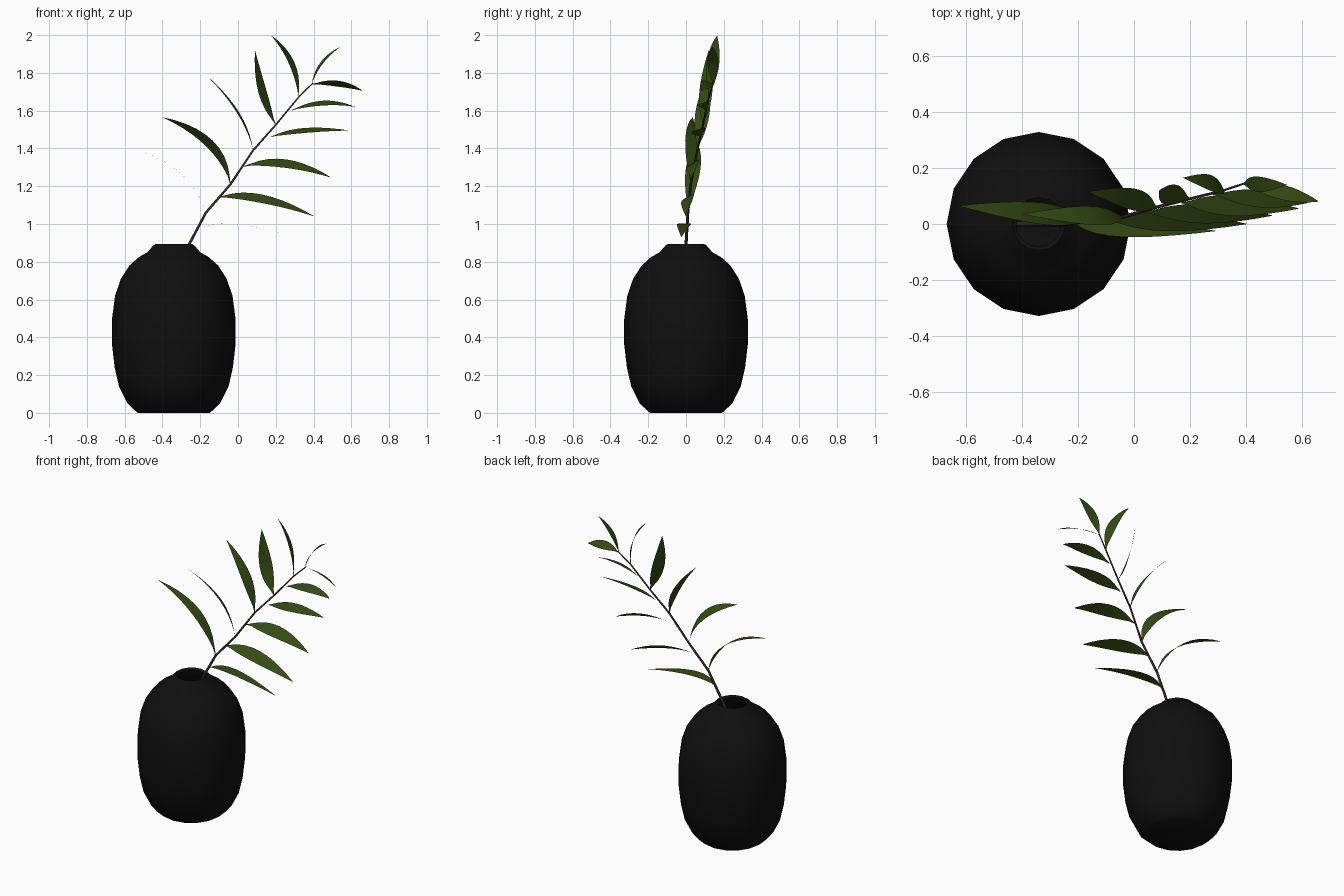
import bpy, bmesh, math
from mathutils import Vector

default_cube = bpy.data.objects.get("Cube")
if default_cube:
    bpy.data.objects.remove(default_cube)


def make_material(name, colour):
    material = bpy.data.materials.new(name)
    material.use_nodes = True
    material.diffuse_color = (*colour, 1)
    shader = material.node_tree.nodes["Principled BSDF"]
    shader.inputs["Base Color"].default_value = (*colour, 1)
    shader.inputs["Roughness"].default_value = 0.8
    return material


def add_mesh(name, bm, material):
    mesh = bpy.data.meshes.new(name)
    bm.to_mesh(mesh)
    bm.free()
    mesh.materials.append(material)
    obj = bpy.data.objects.new(name, mesh)
    bpy.context.collection.objects.link(obj)
    return obj


def select_only(obj):
    bpy.ops.object.select_all(action='DESELECT')
    obj.select_set(True)
    bpy.context.view_layer.objects.active = obj


black = make_material("matte black ceramic", (0.005, 0.005, 0.005))
green = make_material("leaf green", (0.036, 0.07, 0.007))
brown = make_material("stem brown", (0.035, 0.02, 0.017))

# Vase: outer wall, rolled lip and inner wall turned around its axis
VASE_X = -0.34
profile = [(0, 0), (0.19, 0), (0.205, 0.012), (0.245, 0.05), (0.29, 0.14),
           (0.313, 0.24), (0.328, 0.37), (0.328, 0.49), (0.311, 0.62),
           (0.28, 0.71), (0.235, 0.78), (0.185, 0.825), (0.14, 0.85),
           (0.11, 0.885), (0.095, 0.895), (0.08, 0.885), (0.085, 0.85),
           (0.17, 0.79), (0.26, 0.65), (0.29, 0.4), (0.25, 0.14), (0, 0.05)]
bm = bmesh.new()
ring = [bm.verts.new((VASE_X + r, 0, z)) for r, z in profile]
edges = [bm.edges.new(pair) for pair in zip(ring, ring[1:])]
bmesh.ops.spin(bm, geom=ring + edges, cent=(VASE_X, 0, 0), axis=(0, 0, 1),
               angle=math.tau, steps=16)
bmesh.ops.remove_doubles(bm, verts=bm.verts, dist=0.0005)
bmesh.ops.recalc_face_normals(bm, faces=bm.faces)
vase = add_mesh("vase", bm, black)
select_only(vase)
bpy.ops.object.shade_smooth_by_angle(angle=math.radians(50))

# Stem: a tapering branch that bends at each leaf joint
stem_path = [Vector(p) for p in (
    (-0.44, 0, 0.55), (-0.26, 0, 0.89), (-0.17, 0.01, 1.06),
    (-0.04, 0.025, 1.21), (0.08, 0.06, 1.39), (0.2, 0.09, 1.525),
    (0.32, 0.12, 1.67), (0.395, 0.145, 1.745))]
curve = bpy.data.curves.new("stem", 'CURVE')
curve.dimensions = '3D'
curve.bevel_depth = 0.009
curve.bevel_resolution = 1
curve.use_fill_caps = True
spline = curve.splines.new('POLY')
spline.points.add(len(stem_path) - 1)
for i, (point, position) in enumerate(zip(spline.points, stem_path)):
    point.co = (*position, 1)
    point.radius = 1 - 0.6 * i / (len(stem_path) - 1)
curve.materials.append(brown)
stem = bpy.data.objects.new("stem", curve)
bpy.context.collection.objects.link(stem)
select_only(stem)
bpy.ops.object.convert(target='MESH')


def stem_depth(z):
    """Depth of the stem at a given height."""
    for a, b in zip(stem_path, stem_path[1:]):
        if z <= b.z:
            return a.lerp(b, (z - a.z) / (b.z - a.z)).y
    return stem_path[-1].y


# Leaf: a thin bowed blade, pointed at both ends and rolled about its length
def add_leaf(name, start, middle, tip, tip_y, roll, width):
    a = Vector((start[0], stem_depth(start[1]), start[1]))
    c = Vector((tip[0], tip_y, tip[1]))
    m = Vector((middle[0], (a.y + c.y) / 2, middle[1]))
    b = 2 * m - (a + c) / 2
    steps = 10
    bm = bmesh.new()
    rows = []
    for i in range(steps + 1):
        t = i / steps
        centre = a * (1 - t) ** 2 + b * 2 * t * (1 - t) + c * t * t
        tangent = ((b - a) * (1 - t) + (c - b) * t).normalized()
        across = Vector((0, 1, 0))
        across = (across - tangent * across.dot(tangent)).normalized()
        normal = tangent.cross(across)
        if normal.z < 0:
            normal.negate()
        side = across * math.cos(roll) + normal * math.sin(roll)
        blade = max(0, (t - 0.06) / 0.94)
        half = 0.002 * (1 - t) + width / 2 * math.sin(math.pi * blade ** 0.9) ** 0.9
        rows.append([bm.verts.new(centre + side * half * s) for s in (-1, 0, 1)])
    for low, high in zip(rows, rows[1:]):
        for k in range(2):
            bm.faces.new((low[k], low[k + 1], high[k + 1], high[k]))
    bmesh.ops.remove_doubles(bm, verts=bm.verts, dist=0.0002)
    bmesh.ops.recalc_face_normals(bm, faces=bm.faces)
    bm.normal_update()
    if sum(face.normal.z for face in bm.faces) < 0:
        bmesh.ops.reverse_faces(bm, faces=bm.faces)
    leaf = add_mesh(name, bm, green)
    select_only(leaf)
    bpy.ops.object.shade_smooth_by_angle(angle=math.radians(40))


# Each leaf: joint, middle and tip (x, z), tip depth, roll in degrees, width
outer_leaves = [
    ((-0.22, 0.965), (-0.04, 1.0), (0.295, 0.93), -0.025, 0, 0.07),
    ((-0.11, 1.14), (0.12, 1.135), (0.405, 1.04), 0, 33, 0.08),
    ((0.03, 1.305), (0.25, 1.32), (0.495, 1.245), 0.03, 33, 0.08),
    ((0.17, 1.46), (0.35, 1.495), (0.59, 1.495), 0.055, 20, 0.075),
    ((0.28, 1.6), (0.45, 1.64), (0.62, 1.62), 0.075, 22, 0.065),
    ((0.39, 1.74), (0.535, 1.742), (0.66, 1.705), 0.08, -30, 0.06)]
inner_leaves = [
    ((-0.17, 1.06), (-0.33, 1.29), (-0.63, 1.415), 0.065, 0, 0.075),
    ((-0.04, 1.21), (-0.15, 1.425), (-0.4, 1.565), 0.035, -34, 0.08),
    ((0.08, 1.39), (0, 1.59), (-0.165, 1.785), 0.115, 8, 0.075),
    ((0.2, 1.525), (0.13, 1.7), (0.09, 1.92), 0.12, 32, 0.08),
    ((0.32, 1.67), (0.285, 1.85), (0.175, 1.998), 0.165, -24, 0.07)]
tip_leaves = [((0.39, 1.74), (0.445, 1.855), (0.545, 1.94), 0.14, 14, 0.055)]

for group, leaves in (("outer", outer_leaves), ("inner", inner_leaves),
                      ("tip", tip_leaves)):
    for number, (start, middle, tip, depth, roll, width) in enumerate(leaves, 1):
        add_leaf(f"{group}_leaf_{number}", start, middle, tip, depth,
                 math.radians(roll), width)
